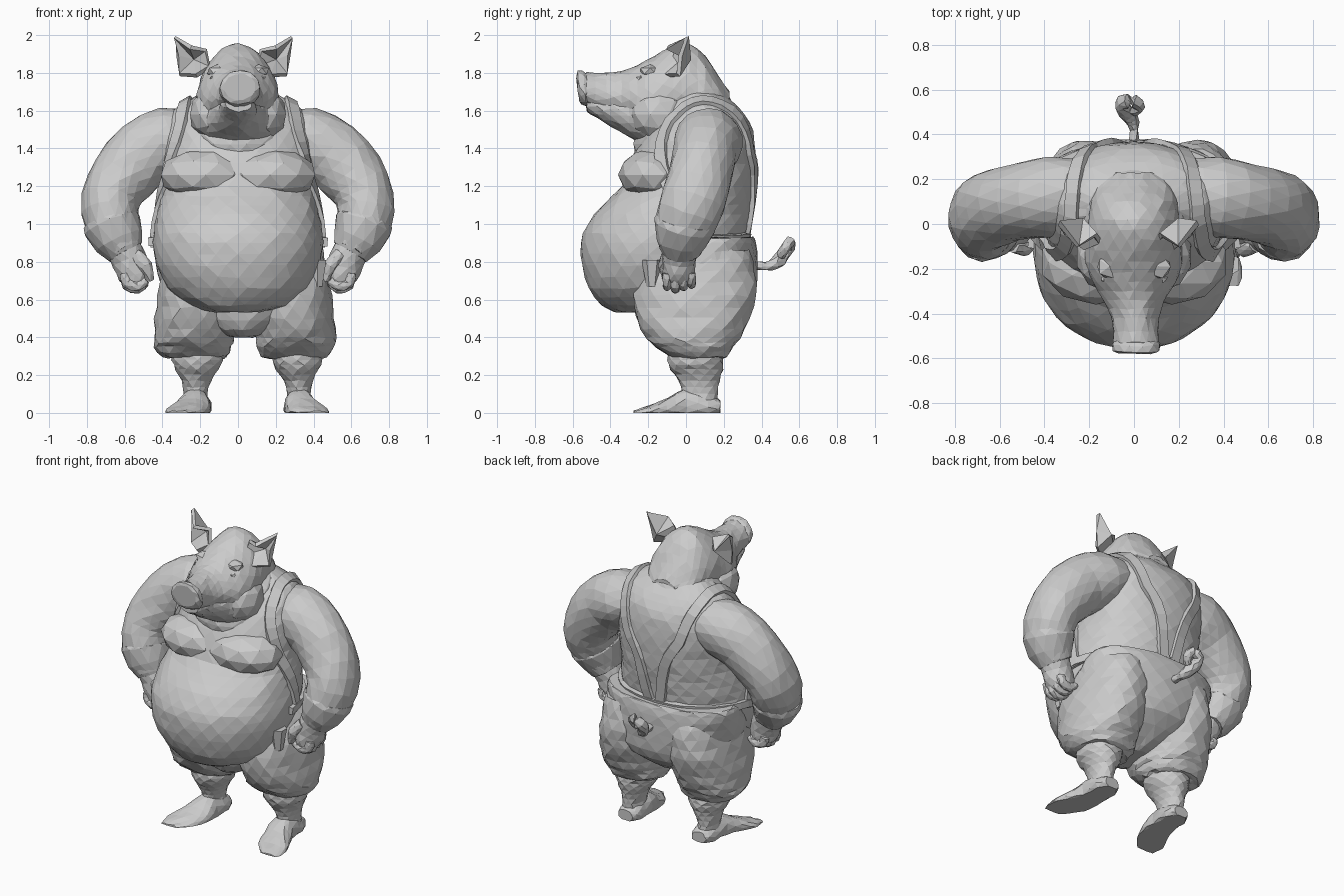
import bpy, bmesh, math, random
from mathutils import Vector
from mathutils.bvhtree import BVHTree

random.seed(4)
X, Y, Z = Vector((1, 0, 0)), Vector((0, 1, 0)), Vector((0, 0, 1))


def finish(name, bm):
    bmesh.ops.recalc_face_normals(bm, faces=bm.faces)
    me = bpy.data.meshes.new(name)
    bm.to_mesh(me)
    bm.free()
    ob = bpy.data.objects.new(name, me)
    bpy.context.collection.objects.link(ob)
    return ob


def smooth_rows(rows, k):
    out, n = [], len(rows)
    for i in range(n - 1):
        p0, p1, p2, p3 = (rows[max(0, min(n - 1, i + d))] for d in (-1, 0, 1, 2))
        for j in range(k):
            t = j / k
            out.append([0.5 * (2 * b + (c - a) * t + (2 * a - 5 * b + 4 * c - d) * t * t
                        + (3 * b - a - 3 * c + d) * t ** 3) for a, b, c, d in zip(p0, p1, p2, p3)])
    return out + [list(rows[-1])]


def sweep(name, rows, axes=None, ref=Y, n=16, k=2, s=1, ox=0, jit=0.004, taper=0, e=2.0):
    """Skin oval rings (x, y, z, a, b); s = -1 mirrors, ox shifts sideways."""
    rows = smooth_rows(rows, k)
    pts = [Vector(r[:3]) for r in rows]
    bm, rings = bmesh.new(), []
    for i, r in enumerate(rows):
        if axes:
            u, v = axes
        else:
            t = (pts[min(i + 1, len(pts) - 1)] - pts[max(i - 1, 0)]).normalized()
            v = (ref - t * t.dot(ref)).normalized()
            u = t.cross(v)
        ring = []
        for j in range(n):
            a = 2 * math.pi * (j + 0.5 * (i % 2)) / n
            c, q = math.cos(a), math.sin(a)
            c = math.copysign(abs(c) ** (2 / e), c)
            q = math.copysign(abs(q) ** (2 / e), q)
            p = pts[i] + u * (r[3] * c * (1 - taper * q)) + v * (r[4] * q)
            p += Vector([random.uniform(-jit, jit) for _ in range(3)])
            ring.append(bm.verts.new((ox + s * p.x, p.y, max(0, p.z))))
        rings.append(ring)
    for i in range(len(rings) - 1):
        A, B = rings[i], rings[i + 1]
        for j in range(n):
            m = (j + 1) % n
            if i % 2 == 0:
                tris = ((A[j], A[m], B[j]), (A[m], B[m], B[j]))
            else:
                tris = ((A[j], A[m], B[m]), (A[j], B[m], B[j]))
            for f in tris:
                bm.faces.new(f)
    bm.faces.new(rings[0])
    bm.faces.new(rings[-1])
    return finish(name, bm)


def slab(z, yf, yb, hw, x=0):
    return (x, (yf + yb) / 2, z, hw, (yb - yf) / 2)


def blob(name, loc, r, sub=2):
    bm = bmesh.new()
    bmesh.ops.create_icosphere(bm, subdivisions=sub, radius=1)
    for v in bm.verts:
        v.co = Vector([c * q + l for c, q, l in zip(v.co, r, loc)])
    return finish(name, bm)


# Torso with hanging belly, chest and shoulders
torso = sweep("torso", [slab(*r) for r in (
    (0.535, -0.38, -0.05, 0.13), (0.57, -0.45, 0.1, 0.26), (0.66, -0.515, 0.2, 0.37),
    (0.78, -0.55, 0.25, 0.43), (0.9, -0.555, 0.31, 0.45), (1.0, -0.52, 0.33, 0.44),
    (1.1, -0.44, 0.345, 0.42), (1.2, -0.34, 0.36, 0.4), (1.32, -0.3, 0.37, 0.4),
    (1.44, -0.24, 0.365, 0.4), (1.54, -0.17, 0.335, 0.38), (1.62, -0.1, 0.28, 0.32),
    (1.69, -0.02, 0.2, 0.2))], axes=(X, Y), n=26, e=2.15)

# Trousers: seat and baggy legs
sweep("trouser_seat", [slab(*r) for r in (
    (0.4, -0.14, 0.1, 0.06, 0.02), (0.44, -0.22, 0.2, 0.16, 0.02), (0.55, -0.26, 0.34, 0.36, 0.02),
    (0.68, -0.27, 0.375, 0.43, 0.02), (0.8, -0.22, 0.38, 0.45, 0.01), (0.9, -0.1, 0.37, 0.445, 0),
    (0.93, -0.06, 0.36, 0.43, 0))], axes=(X, Y), n=24, e=2.2)

for s, side in ((-1, "left"), (1, "right")):
    sweep(side + "_trouser_leg", [slab(*r) for r in (
        (0.29, -0.06, 0.18, 0.12, 0.25), (0.3, -0.09, 0.22, 0.175, 0.265),
        (0.35, -0.16, 0.25, 0.205, 0.27), (0.4, -0.21, 0.29, 0.21, 0.27),
        (0.5, -0.26, 0.335, 0.215, 0.26), (0.62, -0.28, 0.37, 0.21, 0.25),
        (0.75, -0.25, 0.37, 0.19, 0.24), (0.86, -0.15, 0.34, 0.16, 0.24))],
        axes=(X, Y), n=18, s=s, ox=0.035, jit=0.007, e=2.2)
    # Calf and foot
    sweep(side + "_calf", [slab(*r) for r in (
        (0.02, -0.03, 0.17, 0.07, 0.275), (0.1, -0.02, 0.165, 0.062, 0.275), (0.17, -0.04, 0.18, 0.08, 0.27),
        (0.23, -0.08, 0.195, 0.115, 0.265), (0.28, -0.1, 0.2, 0.135, 0.265), (0.34, -0.09, 0.2, 0.14, 0.26))],
        axes=(X, Y), n=12, s=s, ox=0.05)
    sweep(side + "_foot", [(0.27, 0.18, 0.03, 0.05, 0.04), (0.27, 0.12, 0.03, 0.078, 0.07),
        (0.275, 0.0, 0.03, 0.082, 0.1), (0.3, -0.1, 0.015, 0.1, 0.065),
        (0.335, -0.19, 0.005, 0.1, 0.035), (0.365, -0.275, 0.0, 0.055, 0.012)],
        axes=(X, Z), n=14, s=s, ox=0.05)

    # Arm, glove cuff, fist
    sweep(side + "_arm", [(0.22, 0.13, 1.47, 0.13, 0.15), (0.36, 0.12, 1.44, 0.18, 0.18),
        (0.5, 0.1, 1.37, 0.185, 0.168), (0.61, 0.075, 1.25, 0.172, 0.17),
        (0.675, 0.04, 1.13, 0.155, 0.172), (0.665, -0.005, 1.0, 0.145, 0.16),
        (0.6, -0.03, 0.86, 0.1, 0.11)], n=18, s=s)
    sweep(side + "_glove_cuff", [(0.672, 0.0, 1.02, 0.15, 0.16), (0.665, -0.005, 0.995, 0.155, 0.165),
        (0.63, -0.025, 0.91, 0.13, 0.135), (0.595, -0.03, 0.85, 0.1, 0.1)], n=14, s=s, k=1)
    sweep(side + "_hand", [(0.62, -0.025, 0.9, 0.095, 0.1), (0.575, -0.035, 0.81, 0.095, 0.09),
        (0.545, -0.04, 0.73, 0.09, 0.085), (0.53, -0.04, 0.68, 0.06, 0.07)], n=12, s=s)
    for i in range(4):
        y, d = -0.1 + i * 0.043, 0.012 * abs(i - 1)
        sweep(f"{side}_finger_{i + 1}", [(0.6, y, 0.74, 0.028, 0.024), (0.585, y, 0.675 + d, 0.03, 0.025),
            (0.53, y, 0.66 + d, 0.028, 0.024), (0.485, y, 0.69 + d, 0.02, 0.018)], n=7, s=s, jit=0.002)
    sweep(side + "_thumb", [(0.54, -0.1, 0.84, 0.035, 0.03), (0.49, -0.115, 0.78, 0.034, 0.03),
        (0.465, -0.1, 0.7, 0.02, 0.02)], n=8, s=s)

    # Sagging chest, jowl, brow, eye, nostril
    blob(side + "_chest", (s * 0.17, -0.17, 1.26), (0.25, 0.19, 0.14))
    blob(side + "_jowl", (s * 0.125, -0.14, 1.58), (0.135, 0.16, 0.14))
    blob(side + "_brow", (s * 0.11, -0.19, 1.81), (0.06, 0.06, 0.035), 1)
    blob(side + "_eye", (s * 0.125, -0.24, 1.77), (0.028, 0.025, 0.02), 1)
    blob(side + "_nostril", (s * 0.045 + 0.005, -0.56, 1.725), (0.022, 0.012, 0.03), 1)

    # Cupped ear
    bm = bmesh.new()
    rim = [bm.verts.new((s * x - 0.05 * (s < 0), y, z)) for x, y, z in (
        (0.12, -0.05, 1.92), (0.2, -0.1, 1.935), (0.285, 0.005, 1.99), (0.27, -0.03, 1.89),
        (0.26, -0.04, 1.79), (0.17, -0.11, 1.785), (0.1, -0.08, 1.83))]
    mid = bm.verts.new((s * 0.2 - 0.03 * (s < 0), 0.015, 1.87))
    for a, b in zip(rim, rim[1:] + rim[:1]):
        bm.faces.new((a, b, mid))
    ear = finish(side + "_ear", bm)
    mod = ear.modifiers.new("thickness", 'SOLIDIFY')
    mod.thickness, mod.offset = 0.025, 0

# Head, jaw and snout
sweep("head", [(0, 0.23, 1.63, 0.1, 0.07), (0, 0.17, 1.67, 0.16, 0.12), (0, 0.1, 1.71, 0.19, 0.18),
    (0, 0.02, 1.73, 0.2, 0.225), (0, -0.07, 1.72, 0.21, 0.22), (0, -0.17, 1.69, 0.215, 0.2),
    (0, -0.26, 1.68, 0.185, 0.16), (0, -0.34, 1.685, 0.135, 0.125), (0.005, -0.42, 1.695, 0.105, 0.105),
    (0.01, -0.53, 1.715, 0.1, 0.09)], axes=(X, Z), n=18, taper=0.17)
sweep("jaw", [(0, 0.05, 1.56, 0.22, 0.17), (0, -0.1, 1.55, 0.24, 0.17), (0, -0.2, 1.55, 0.215, 0.145),
    (0, -0.3, 1.575, 0.155, 0.115), (0, -0.4, 1.605, 0.105, 0.085), (0.005, -0.47, 1.625, 0.09, 0.065),
    (0.005, -0.525, 1.635, 0.07, 0.04)], axes=(X, Z), n=16)
sweep("snout_disc", [(0.01, -0.515, 1.71, 0.095, 0.085), (0.01, -0.535, 1.715, 0.11, 0.096),
    (0.01, -0.565, 1.722, 0.106, 0.09), (0.01, -0.572, 1.725, 0.085, 0.07)], axes=(X, Z + Y * -0.12), n=12, k=1)
# Neck fold under the jaw
sweep("neck", [(0, -0.03, 1.35, 0.22, 0.23), (0, -0.03, 1.42, 0.26, 0.25), (0, 0.0, 1.52, 0.27, 0.25),
    (0, 0.04, 1.63, 0.25, 0.21), (0, 0.06, 1.7, 0.19, 0.15)], axes=(X, Y), n=18)

# Curly tail
sweep("tail", [(0, 0.34, 0.785, 0.025, 0.025), (0, 0.42, 0.775, 0.02, 0.02), (-0.01, 0.47, 0.79, 0.034, 0.034),
    (-0.045, 0.51, 0.83, 0.036, 0.036), (-0.05, 0.545, 0.88, 0.034, 0.03), (0.0, 0.55, 0.905, 0.03, 0.028),
    (0.02, 0.525, 0.87, 0.028, 0.028), (0.0, 0.5, 0.835, 0.025, 0.025)], ref=X, n=8)

# Braces laid over the torso surface
bvh = BVHTree.FromObject(torso, bpy.context.evaluated_depsgraph_get())


def strap(name, path, width=0.07, lift=0.02):
    pts = [Vector(p) for p in smooth_rows(path, 3)]
    hits = [bvh.find_nearest(p)[:2] for p in pts]
    bm, rings = bmesh.new(), []
    for i, (p, nrm) in enumerate(hits):
        t = (hits[min(i + 1, len(hits) - 1)][0] - hits[max(i - 1, 0)][0]).normalized()
        w = t.cross(nrm).normalized() * width / 2
        rings.append([bm.verts.new(p + w * a + nrm * h) for a, h in
                      ((-1, -0.02), (-0.9, lift), (0.9, lift), (1, -0.02))])
    for A, B in zip(rings, rings[1:]):
        for j in range(4):
            bm.faces.new((A[j], A[(j + 1) % 4], B[(j + 1) % 4], B[j]))
    bm.faces.new(rings[0])
    bm.faces.new(rings[-1])
    finish(name, bm)


for s, side in ((-1, "left"), (1, "right")):
    strap(side + "_brace", [(s * x, y, z) for x, y, z in (
        (0.45, -0.02, 0.88), (0.43, -0.06, 1.1), (0.38, -0.13, 1.3), (0.33, -0.13, 1.5), (0.31, -0.02, 1.66),
        (0.29, 0.14, 1.68), (0.25, 0.3, 1.56), (0.2, 0.38, 1.38), (0.1, 0.39, 1.2), (0.04, 0.38, 0.92))])
strap("waistband", [(0.45 * math.cos(a), 0.36 * math.sin(a), 0.91 + 0.01 * math.sin(a))
                    for a in [math.pi * (i / 8 * 1.2 - 0.1) for i in range(9)]], 0.05, 0.024)

# Torn cloth at the hip pocket
bm = bmesh.new()
bmesh.ops.create_cone(bm, cap_ends=True, segments=6, radius1=0.03, radius2=0.055, depth=0.14)
bmesh.ops.translate(bm, verts=bm.verts, vec=(0.42, -0.18, 0.74))
finish("hip_cloth", bm)
